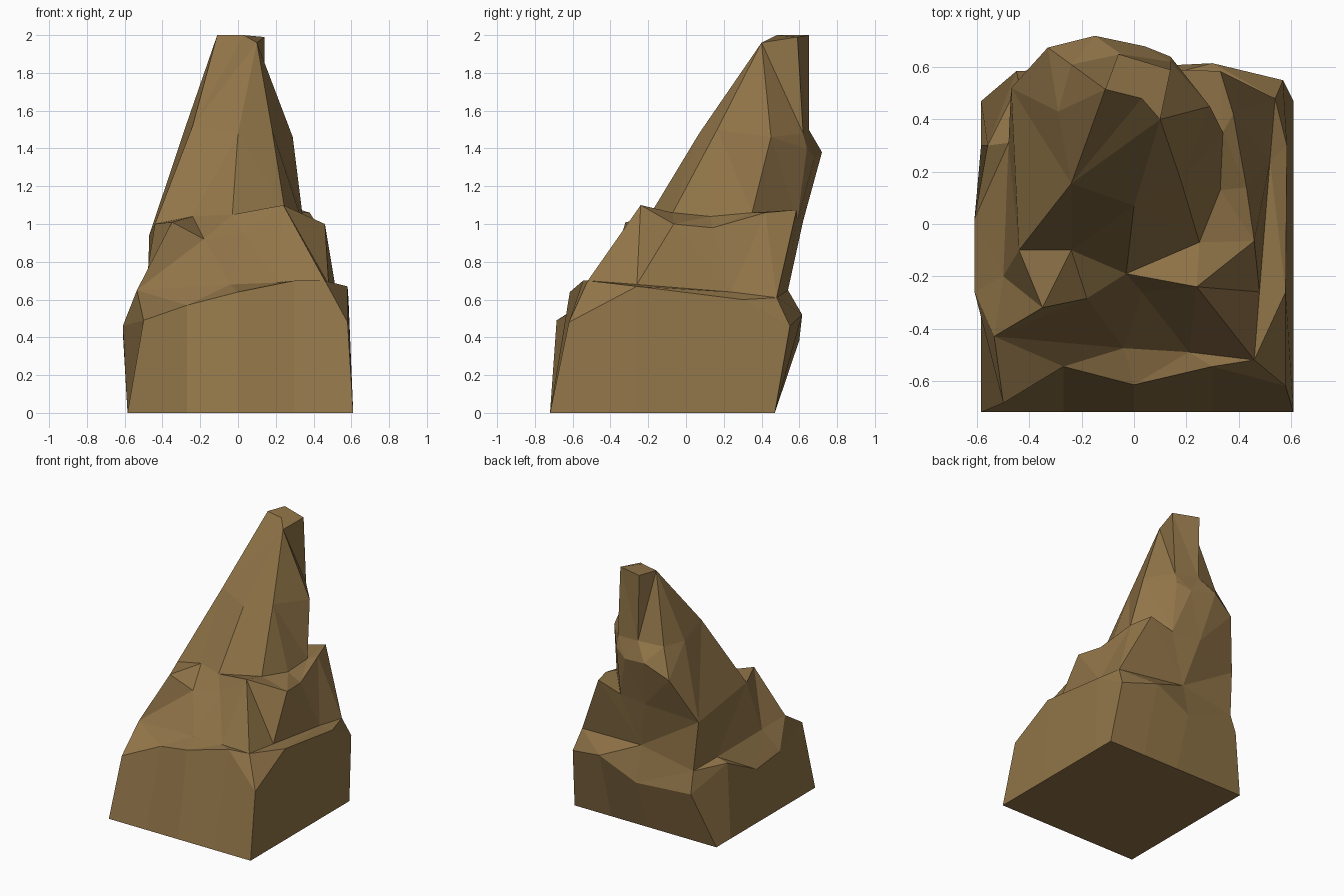
import bpy, bmesh
from mathutils import Vector

if "Cube" in bpy.data.objects:
    bpy.data.objects.remove(bpy.data.objects["Cube"])

# Outline rings, counter-clockwise from the front-left corner
rim = [(-.5, -.685, .49), (-.27, -.545, .57), (0, -.615, .64), (.3, -.545, .70),
       (.58, -.62, .48), (.58, -.26, .67), (.585, .3, .60), (.57, .55, .46),
       (.3, .615, .52), (0, .6, .385), (-.45, .585, .41), (-.56, .3, .57),
       (-.61, .02, .43), (-.61, -.26, .46)]
shelf = [(-.535, -.43, .65), (-.04, -.475, .68), (.21, -.49, .69), (.46, -.52, .70),
         (.48, -.26, .68), (.52, .24, .64), (.54, .48, .61), (0, .54, .65),
         (-.44, .54, .57), (-.48, .31, .60), (-.5, -.2, .62)]
shoulder = [(-.35, -.32, 1.01), (-.18, -.285, .92), (.03, -.26, .95), (.24, -.24, 1.10),
            (.46, -.065, 1.0), (.43, .14, .98), (.38, .42, 1.06), (.33, .585, 1.075),
            (.14, .59, 1.02), (-.09, .62, 1.015), (-.47, .52, .94), (-.44, -.1, 1.0)]
foot = [(-.44, -.1, 1.0), (-.24, -.1, 1.04), (-.03, -.19, 1.05), (.25, -.07, 1.06),
        (.33, .13, 1.04), (.34, .35, 1.06), (.14, .59, 1.02), (-.09, .62, 1.015),
        (-.47, .52, .94)]
front = [(-.24, .155, 1.52), (0, .07, 1.48), (.18, .165, 1.5), (.29, .45, 1.46)]
side = [(-.29, .43, 1.48)]
overhang = front + [(.14, .64, 1.40), (.04, .68, 1.35), (-.15, .72, 1.38), (-.33, .675, 1.28)] + side
neck = front + [(.14, .62, 1.48), (-.05, .65, 1.5), (-.24, .61, 1.49)] + side
tip = [(-.11, .515, 2), (.03, .48, 2), (.1, .4, 1.96), (.14, .59, 1.99), (-.06, .65, 2)]


# Footprint: rim points dropped onto a rectangle on the ground
def to_ground(p):
    x, y, _ = p
    if abs(x) > .44:
        x = .61 if x > 0 else -.585
    if abs(y) > .5:
        y = .47 if y > 0 else -.72
    return (x, y, 0)


ground = [to_ground(p) for p in rim]

bm = bmesh.new()
cache = {}


def vert(p):
    if p not in cache:
        cache[p] = bm.verts.new(p)
    return cache[p]


def face(pts):
    vs = list(dict.fromkeys(vert(p) for p in pts))
    if len(vs) > 2 and not bm.faces.get(vs):
        bm.faces.new(vs)


# Join two rings with triangles, choosing the shortest set of cross edges
def stitch(a, b):
    n, m = len(a), len(b)
    best = {(0, 0): (0, None)}
    for i in range(n + 1):
        for j in range(m + 1):
            if i + j == 0:
                continue
            d = (Vector(a[i % n]) - Vector(b[j % m])).length
            best[i, j] = min((best[k][0] + d, k) for k in ((i - 1, j), (i, j - 1)) if k in best)
    i, j = n, m
    while (i, j) != (0, 0):
        pi, pj = best[i, j][1]
        third = a[pi % n] if pi < i else b[pj % m]
        face([third, a[i % n], b[j % m]])
        i, j = pi, pj


# Lower block walls, then ledges, middle block and leaning spire
for k in range(len(rim)):
    n = (k + 1) % len(rim)
    face([ground[k], ground[n], rim[n], rim[k]])
levels = [rim, shelf, shoulder, foot, overhang, neck, tip]
for lower, upper in zip(levels, levels[1:]):
    stitch(lower, upper)
face(ground[::-1])
face(tip)
bmesh.ops.recalc_face_normals(bm, faces=bm.faces)

mesh = bpy.data.meshes.new("rock_spire")
bm.to_mesh(mesh)
bm.free()
rock = bpy.data.objects.new("rock_spire", mesh)
bpy.context.collection.objects.link(rock)

stone = bpy.data.materials.new("brown stone")
stone.diffuse_color = (.28, .175, .065, 1)
stone.use_nodes = True
stone.node_tree.nodes["Principled BSDF"].inputs["Base Color"].default_value = stone.diffuse_color
mesh.materials.append(stone)
